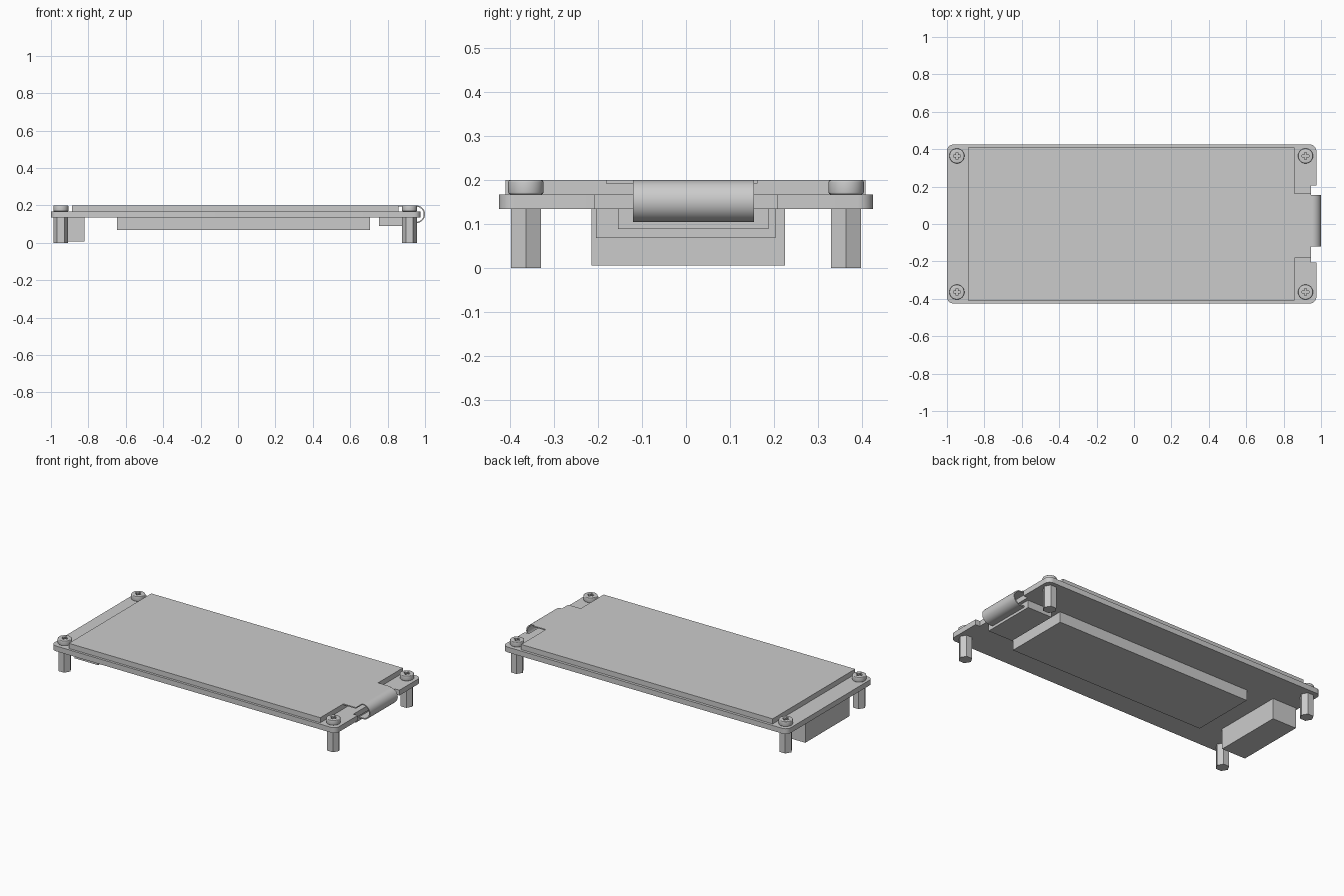
import bpy, bmesh, math
from mathutils import Matrix, Vector

old = bpy.data.objects.get("Cube")
if old:
    bpy.data.objects.remove(old, do_unlink=True)

grey = bpy.data.materials.new("plain_grey")
grey.use_nodes = True
GREY = (0.6, 0.6, 0.6, 1)
grey.diffuse_color = GREY
grey.node_tree.nodes["Principled BSDF"].inputs["Base Color"].default_value = GREY


def add_object(name, mesh):
    obj = bpy.data.objects.new(name, mesh)
    bpy.context.collection.objects.link(obj)
    if not mesh.materials:
        mesh.materials.append(grey)
    return obj


def finish(name, bm):
    bmesh.ops.recalc_face_normals(bm, faces=bm.faces)
    mesh = bpy.data.meshes.new(name)
    bm.to_mesh(mesh)
    bm.free()
    return add_object(name, mesh)


def box(name, x, y, z):
    bm = bmesh.new()
    size = [b - a for a, b in (x, y, z)]
    centre = [(a + b) / 2 for a, b in (x, y, z)]
    bmesh.ops.create_cube(bm, size=1, matrix=Matrix.Translation(centre) @ Matrix.Diagonal((*size, 1)))
    return finish(name, bm)


def extrude(name, points, offset):
    bm = bmesh.new()
    face = bm.faces.new([bm.verts.new(p) for p in points])
    result = bmesh.ops.extrude_face_region(bm, geom=[face], use_keep_orig=True)
    moved = [v for v in result["geom"] if isinstance(v, bmesh.types.BMVert)]
    bmesh.ops.translate(bm, verts=moved, vec=offset)
    return finish(name, bm)


def cylinder(name, sides, radius, z0, z1):
    bm = bmesh.new()
    bmesh.ops.create_cone(bm, cap_ends=True, segments=sides, radius1=radius, radius2=radius,
                          depth=z1 - z0, matrix=Matrix.Translation((0, 0, (z0 + z1) / 2)))
    return finish(name, bm)


def arc(cx, cy, radius, start, end, steps):
    for i in range(steps + 1):
        a = math.radians(start + (end - start) * i / steps)
        yield cx + radius * math.cos(a), cy + radius * math.sin(a)


def smooth(obj):
    bpy.ops.object.select_all(action="DESELECT")
    obj.select_set(True)
    bpy.context.view_layer.objects.active = obj
    bpy.ops.object.shade_smooth_by_angle(angle=math.radians(35))


# Circuit board: rounded corners and a shallow notch at the flex end
LEFT, RIGHT, SIDE, R = -1.0, 0.975, 0.425, 0.035
BOTTOM, TOP = 0.135, 0.168
outline = [(RIGHT, -0.207), (0.945, -0.207), (0.945, 0.207), (RIGHT, 0.207)]
for cx, cy, start in ((RIGHT - R, SIDE - R, 0), (LEFT + R, SIDE - R, 90),
                      (LEFT + R, R - SIDE, 180), (RIGHT - R, R - SIDE, 270)):
    outline += arc(cx, cy, R, start, start + 90, 8)
board = extrude("circuit_board", [(x, y, BOTTOM) for x, y in outline], Vector((0, 0, TOP - BOTTOM)))
smooth(board)

# Display panel with a thin tongue toward the flex cable
box("display_panel", (-0.887, 0.858), (-0.41, 0.408), (TOP, 0.2))
box("display_tongue", (0.858, 0.945), (-0.182, 0.163), (0.193, 0.2))

# Flex cable: thin strip wrapping round the board edge to the underside
CX, CZ, OUTER, INNER = 0.9525, 0.1525, 0.0475, 0.0405
strip = [(0.94, CZ + OUTER), *arc(CX, CZ, OUTER, 90, -90, 24), (0.92, CZ - OUTER),
         (0.92, CZ - INNER), *arc(CX, CZ, INNER, -90, 90, 24), (0.94, CZ + INNER)]
flex = extrude("flex_cable", [(x, -0.12, z) for x, z in strip], Vector((0, 0.275, 0)))
smooth(flex)

# Underside parts
box("battery", (-0.648, 0.706), (-0.205, 0.203), (0.069, BOTTOM))
box("flex_connector", (0.755, 0.925), (-0.155, 0.187), (0.089, BOTTOM))
box("end_socket", (-0.985, -0.82), (-0.215, 0.225), (0.006, BOTTOM))

# Screw head: rounded rim and a cross recess
head = cylinder("screw_head", 48, 0.04, TOP, 0.2)
bevel = head.modifiers.new("rim", "BEVEL")
bevel.width, bevel.segments, bevel.limit_method = 0.004, 3, "ANGLE"
w, a = 0.006, 0.019
cross = [(w, w), (w, a), (-w, a), (-w, w), (-a, w), (-a, -w),
         (-w, -w), (-w, -a), (w, -a), (w, -w), (a, -w), (a, w)]
cutter = extrude("cross_cutter", [(x, y, 0.182) for x, y in cross], Vector((0, 0, 0.05)))
cutter.hide_render = True
cut = head.modifiers.new("recess", "BOOLEAN")
cut.operation, cut.solver, cut.object = "DIFFERENCE", "EXACT", cutter
bpy.context.view_layer.update()
head_mesh = bpy.data.meshes.new_from_object(head.evaluated_get(bpy.context.evaluated_depsgraph_get()))
for obj in (head, cutter):
    bpy.data.objects.remove(obj, do_unlink=True)

# Four corners: hexagonal standoff below, screw head above
for end, x in (("left", 0.917), ("right", -0.947)):
    for face, y in (("front", -0.364), ("back", 0.364)):
        leg = cylinder(f"{face}_{end}_standoff", 6, 0.0393, 0, BOTTOM)
        leg.location = (x, y, 0)
        # Put hexagon corners on the long axis
        if max(v.co.x for v in leg.data.vertices) < 0.039:
            leg.rotation_euler.z = math.radians(30)
        screw = add_object(f"{face}_{end}_screw", head_mesh)
        screw.location = (x, y, 0)
        smooth(screw)
